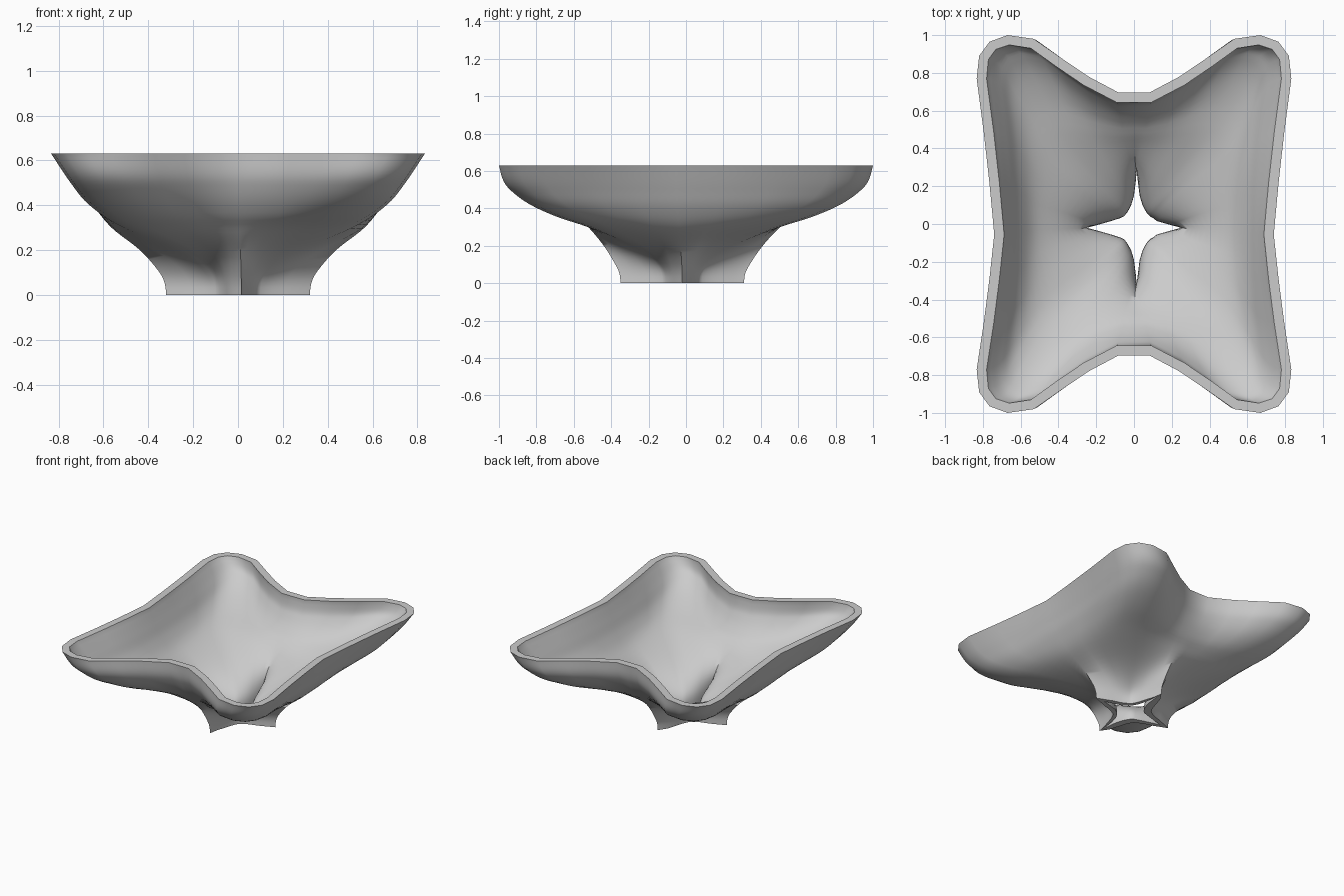
import bpy, bmesh, math
from mathutils import Vector

if "Cube" in bpy.data.objects:
    bpy.data.objects.remove(bpy.data.objects["Cube"])

H, WALL, RINGS = 0.63, 0.05, 36

# Quarter outlines, from the +x axis round to the +y axis
RIM = [(.74, 0), (.765, .25), (.795, .5), (.833, .77), (.82, .89), (.765, .965), (.67, 1.0),
       (.53, .98), (.38, .875), (.24, .78), (.08, .695), (0, .695)]
FOOT = [(.32, 0), (.21, .045), (.15, .062), (.12, .078), (.1, .088), (.09, .096), (.083, .106),
        (.073, .125), (.06, .155), (.05, .19), (.025, .27), (0, .33)]
HOLE = [(.25, 0), (.19, .016), (.12, .036), (.085, .052), (.07, .06), (.06, .07), (.052, .08),
        (.043, .095), (.03, .12), (.015, .17), (.005, .25), (0, .31)]
# How far the outline has opened from foot to rim at each height
OPEN_X = [(0, 0), (.05, .015), (.1, .07), (.2, .28), (.3, .58), (.4, .77), (.5, .88), (.63, 1)]
OPEN_Y = [(0, 0), (.05, .015), (.1, .08), (.2, .26), (.3, .5), (.35, .66), (.42, .82),
          (.5, .935), (.55, .975), (.63, 1)]
# Extra widening beside the four ridges, so they fade out half way up
WIDEN_X = {1: .04, 2: .035, 3: .01}
WIDEN_Y = {10: .035, 9: .045, 8: .025}


def full_loop(q):
    """Mirror a quarter outline into a closed loop."""
    half = q + [(-x, y) for x, y in q[-2::-1]]
    return half + [(x, -y) for x, y in half[-2:0:-1]]


def smooth_lookup(table, z):
    """Smooth interpolation through the table."""
    n = len(table)

    def slope(i):
        a, b = table[max(i - 1, 0)], table[min(i + 1, n - 1)]
        return (b[1] - a[1]) / (b[0] - a[0])
    i = max(k for k in range(n - 1) if table[k][0] <= z + 1e-9)
    (z0, w0), (z1, w1) = table[i], table[i + 1]
    h = z1 - z0
    t = min((z - z0) / h, 1)
    return ((2*t**3 - 3*t*t + 1) * w0 + (t**3 - 2*t*t + t) * h * slope(i)
            + (3*t*t - 2*t**3) * w1 + (t**3 - t*t) * h * slope(i + 1))


rim = [(x, y - .055 * max(0, 1 - abs(y) / .77) * (abs(x) > .7)) for x, y in full_loop(RIM)]
foot = [(x + (.015 if abs(x) < .01 else 0), y - .02) for x, y in full_loop(FOOT)]
hole = [(x + (.015 if abs(x) < .09 else 0), y - .02) for x, y in full_loop(HOLE)]
N = len(rim)


def quarter_index(i):
    i %= 22
    return 22 - i if i > 11 else i


def openings(i, z):
    """Opening of point i at height z: lobes start steeper than the ridges."""
    q = quarter_index(i)
    lobe = math.sin(math.pi * q / 11) ** .7 if 0 < q < 11 else 0
    late = 1 - .75 * lobe * math.exp(-(z / .21) ** 2)
    return smooth_lookup(OPEN_X, z) * late, smooth_lookup(OPEN_Y, z) * late


# Outer shell
bm = bmesh.new()
outer = []
for r in range(RINGS + 1):
    z = H * r / RINGS
    bell = math.exp(-((z - .27) / .1) ** 2)
    ring = []
    for i in range(N):
        wx, wy = openings(i, z)
        q = quarter_index(i)
        x = foot[i][0] + (rim[i][0] - foot[i][0]) * wx
        y = foot[i][1] + (rim[i][1] - foot[i][1]) * wy
        x += math.copysign(WIDEN_X.get(q, 0), x) * bell
        y += math.copysign(WIDEN_Y.get(q, 0), y) * bell
        ring.append(bm.verts.new((x, y, z)))
    outer.append(ring)


def skin(rings, flip=False):
    for a, b in zip(rings, rings[1:]):
        for i in range(N):
            j = (i + 1) % N
            q = (a[i], a[j], b[j], b[i])
            bm.faces.new(q[::-1] if flip else q)


skin(outer)
bm.normal_update()

# Inner shell: offset along the normals, easing into the pierced star at the foot
normals = [[v.normal.copy() for v in ring] for ring in outer]
inset = [v.co - Vector((n.x, n.y, 0)).normalized() * WALL * 1.05
         for v, n in zip(outer[-1], normals[-1])]
inner = []
for r in range(RINGS + 1):
    z = H * r / RINGS
    pts = []
    for i in range(N):
        wx, wy = openings(i, z)
        loft = Vector((hole[i][0] + (inset[i].x - hole[i][0]) * wx,
                       hole[i][1] + (inset[i].y - hole[i][1]) * wy, z))
        n = normals[r][i].copy()
        n.z *= min(1, (H - z) / .2)
        off = outer[r][i].co - n.normalized() * WALL
        k = (1 - min(max(wx, 0), 1)) ** 3
        pts.append(inset[i] if r == RINGS else off.lerp(loft, k))
    # Soften the valley lines above the foot
    fade = .8 * min(1, max(0, (z - .03) / .12)) * (1 - z / H)
    for i in range(0, N, 11):
        pts[i] = pts[i].lerp((pts[i - 1] + pts[(i + 1) % N]) / 2, fade)
    inner.append([bm.verts.new(p) for p in pts])
skin(inner, True)

# Flat rim and flat foot edge
skin([outer[-1], inner[-1]])
skin([inner[0], outer[0]])

mesh = bpy.data.meshes.new("lobed_bowl")
bm.to_mesh(mesh)
bm.free()
bowl = bpy.data.objects.new("lobed_bowl", mesh)
bpy.context.collection.objects.link(bowl)
bpy.context.view_layer.objects.active = bowl
bowl.select_set(True)
bpy.ops.object.shade_smooth_by_angle(angle=1.0)
